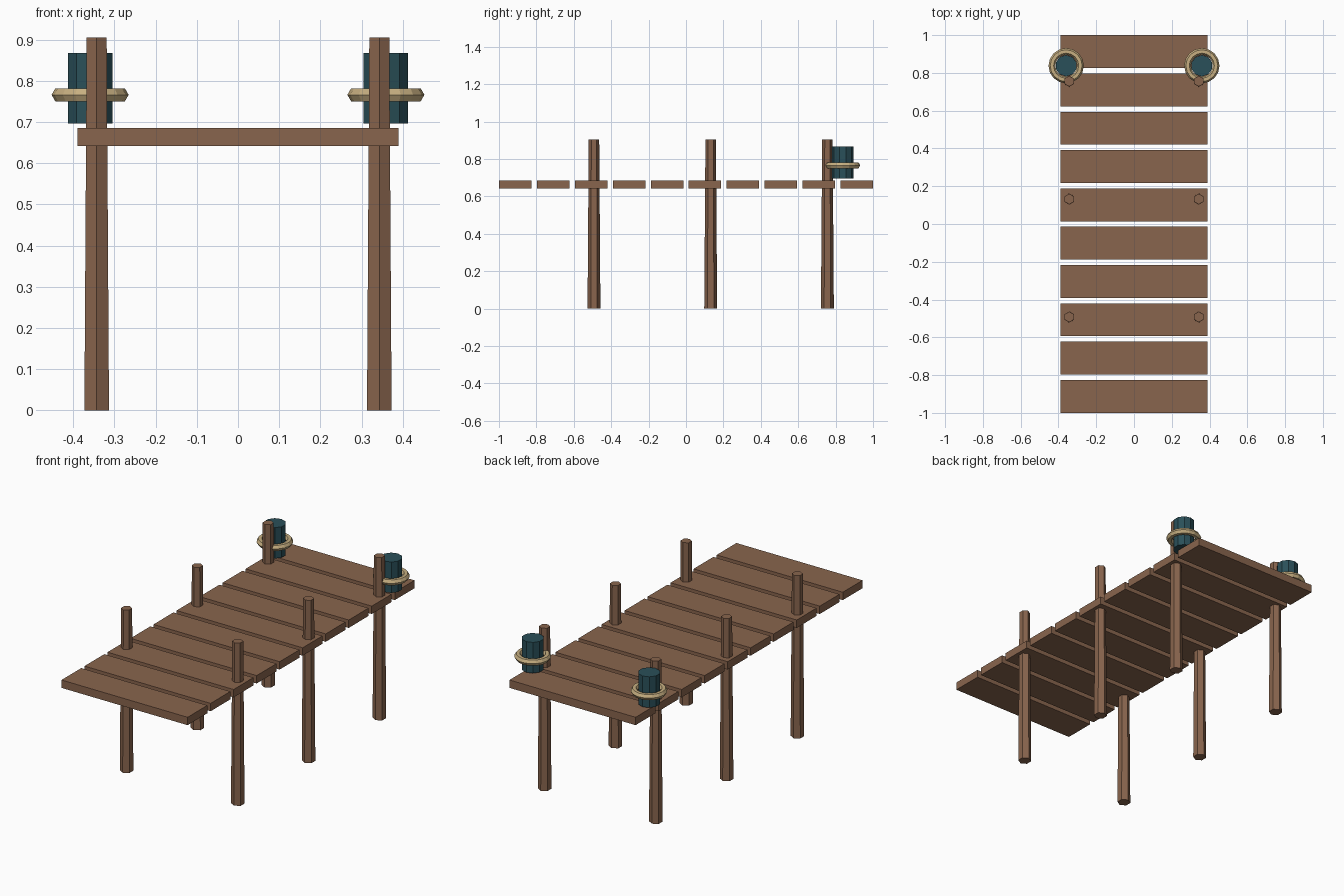
import bpy

if "Cube" in bpy.data.objects:
    bpy.data.objects.remove(bpy.data.objects["Cube"])


def material(name, rgb):
    m = bpy.data.materials.new(name)
    m.diffuse_color = (*rgb, 1)
    m.use_nodes = True
    m.node_tree.nodes["Principled BSDF"].inputs["Base Color"].default_value = m.diffuse_color
    return m


WOOD = material("wood", (0.25, 0.13, 0.075))
TEAL = material("dark_teal", (0.023, 0.08, 0.10))
ROPE = material("rope", (0.57, 0.43, 0.22))


def finish(name, mat):
    obj = bpy.context.object
    obj.name = name
    obj.data.materials.append(mat)
    return obj


def post(name, x, y, z0, z1, r0, r1, sides, mat):
    bpy.ops.mesh.primitive_cone_add(vertices=sides, radius1=r0, radius2=r1,
                                    depth=z1 - z0, location=(x, y, (z0 + z1) / 2))
    return finish(name, mat)


# Deck planks
COUNT, WIDTH = 10, 0.174
for i in range(COUNT):
    y = (-1 + WIDTH / 2) + i * (2 - WIDTH) / (COUNT - 1)
    bpy.ops.mesh.primitive_cube_add(size=1, location=(0, y, 0.664))
    plank = finish(f"deck_plank_{i + 1}", WOOD)
    plank.scale = (0.778, WIDTH, 0.044)

for side, s in (("left", -1), ("right", 1)):
    # Tapered six-sided piles
    for i, y in enumerate((-0.492, 0.132, 0.756)):
        post(f"{side}_pile_{i + 1}", s * 0.343, y, 0, 0.905, 0.0345, 0.028, 6, WOOD)

    # Mooring bollard with a rope ring around it
    post(f"{side}_bollard", s * 0.359, 0.838, 0.696, 0.868, 0.057, 0.057, 10, TEAL)
    bpy.ops.mesh.primitive_torus_add(major_segments=16, minor_segments=6,
                                     major_radius=0.0755, minor_radius=0.018,
                                     location=(s * 0.359, 0.838, 0.766))
    finish(f"{side}_rope_ring", ROPE)
